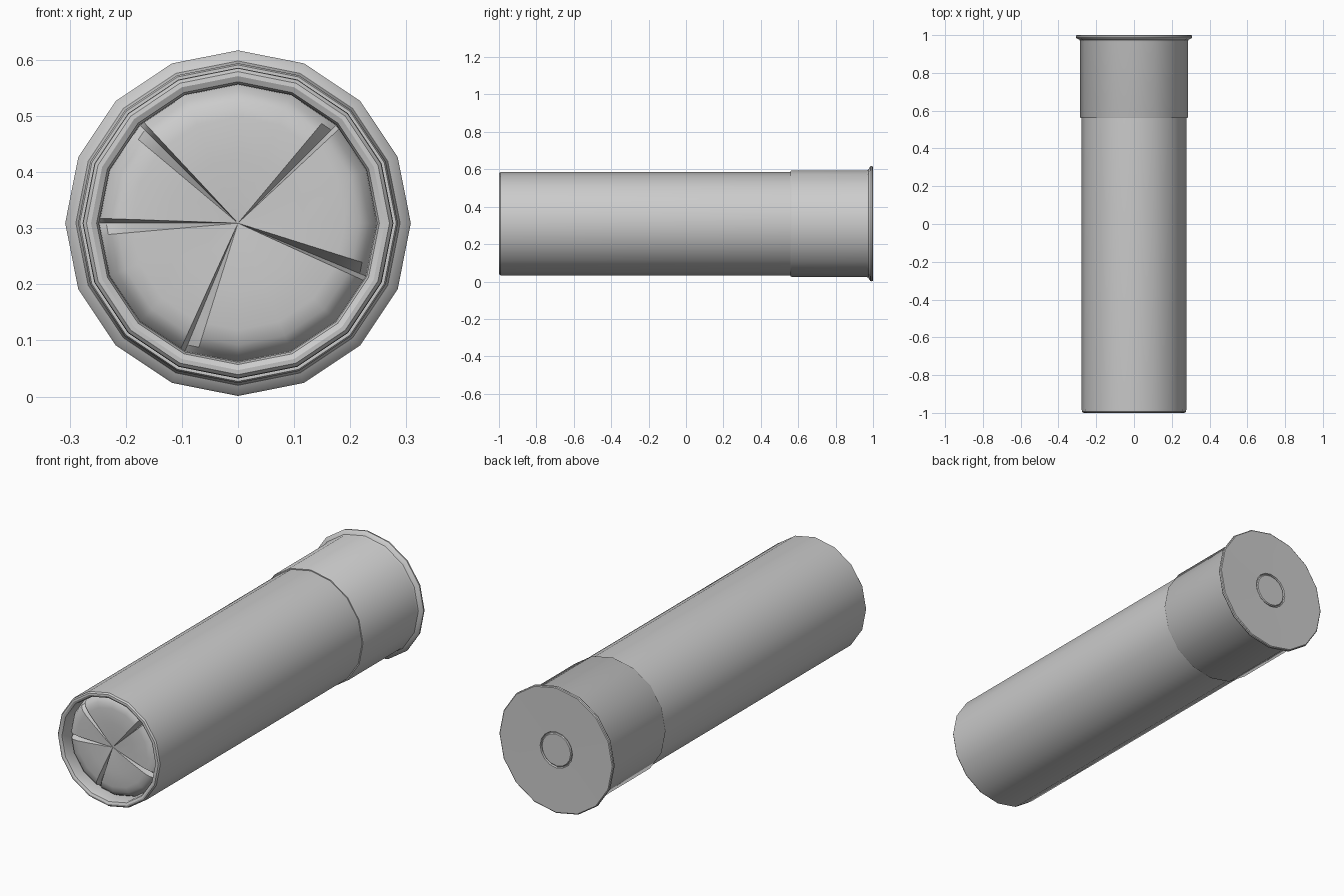
import bpy, bmesh, math

if "Cube" in bpy.data.objects:
    bpy.data.objects.remove(bpy.data.objects["Cube"])

SIDES = 16
STEP = 360 / SIDES
AXIS_Z = 0.309


def make_object(name, bm):
    bmesh.ops.remove_doubles(bm, verts=bm.verts, dist=1e-5)
    mesh = bpy.data.meshes.new(name)
    bm.to_mesh(mesh)
    bm.free()
    obj = bpy.data.objects.new(name, mesh)
    obj.location.z = AXIS_Z
    bpy.context.collection.objects.link(obj)
    bpy.ops.object.select_all(action='DESELECT')
    obj.select_set(True)
    bpy.context.view_layer.objects.active = obj
    bpy.ops.object.shade_smooth_by_angle(angle=math.radians(32))
    return obj


def sweep(name, angles, row_at):
    """Skin profile rows of (radius, y) placed at each angle about the y axis."""
    bm = bmesh.new()
    rows = []
    for a in angles:
        c, s = math.cos(math.radians(a)), math.sin(math.radians(a))
        rows.append([bm.verts.new((r * c, y, r * s)) for r, y in row_at(a)])
    for k, row in enumerate(rows):
        nxt = rows[(k + 1) % len(rows)]
        for i in range(len(row) - 1):
            bm.faces.new((row[i], row[i + 1], nxt[i + 1], nxt[i]))
    return make_object(name, bm)


def lathe(name, profile):
    return sweep(name, [i * STEP for i in range(SIDES)], lambda a: profile)


# Hull tube with rounded mouth
lathe("hull_tube", [(0.247, -0.925), (0.248, -0.985), (0.252, -0.995), (0.262, -1.0),
                    (0.270, -0.999), (0.276, -0.992), (0.277, -0.982), (0.277, 0.57)])

# Metal head with flared rim and primer pocket
lathe("metal_head", [(0.276, 0.56), (0.282, 0.56), (0.285, 0.566), (0.285, 0.965),
                     (0.289, 0.975), (0.305, 0.984), (0.308, 0.989), (0.307, 0.997),
                     (0.303, 1.0), (0.087, 0.998), (0.085, 0.990), (0.078, 0.990)])

# Primer cap
lathe("primer", [(0.081, 0.985), (0.081, 0.994), (0.077, 0.998), (0.0, 0.998)])

# Folded crimp: five bulging pads separated by V grooves
folds = [45, 135, 180, 247.5, 337.5]
pad = [(0.0, -0.962), (0.04, -0.966), (0.12, -0.968), (0.19, -0.968),
       (0.217, -0.963), (0.235, -0.95), (0.248, -0.925)]
crimp_angles = sorted({i * STEP for i in range(SIDES)}
                      | {f + d for f in folds for d in (-2, 5)})


def crimp_row(a):
    off = (a % STEP) - STEP / 2
    flat = math.cos(math.radians(STEP / 2)) / math.cos(math.radians(off))
    depth = 0.03 if a in folds else 0.0
    return [(r * flat, min(-0.925, y + depth * min(1, r / 0.12))) for r, y in pad]


sweep("crimp", crimp_angles, crimp_row)
